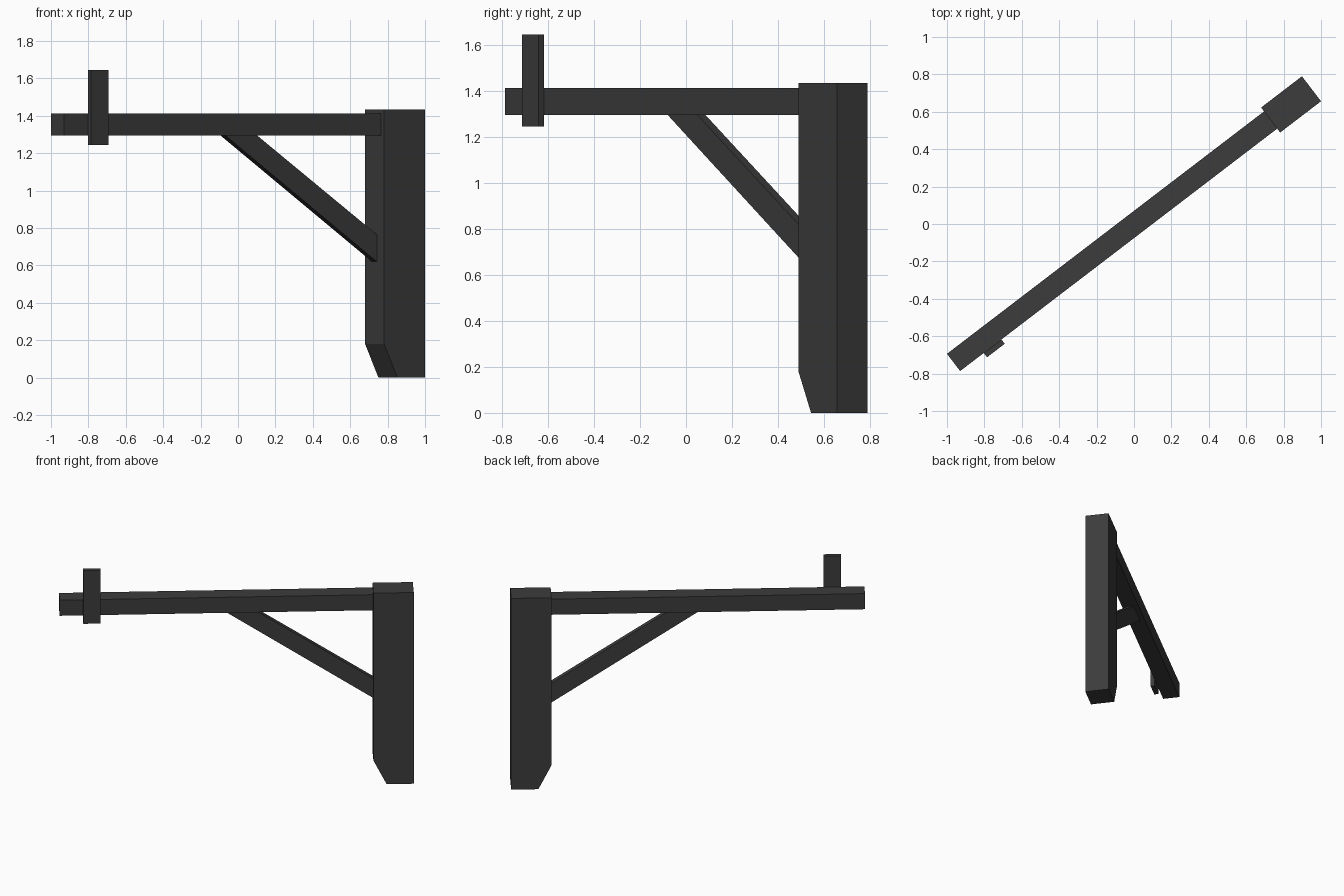
import bpy, bmesh, math
from mathutils import Matrix

cube = bpy.data.objects.get("Cube")
if cube:
    bpy.data.objects.remove(cube, do_unlink=True)

# One dark stained timber colour
timber = bpy.data.materials.new("dark_grey_timber")
timber.use_nodes = True
colour = (0.045, 0.045, 0.045, 1)
timber.diffuse_color = colour
bsdf = timber.node_tree.nodes["Principled BSDF"]
bsdf.inputs["Base Color"].default_value = colour
bsdf.inputs["Roughness"].default_value = 0.8

# The whole frame stands diagonally
TURN = Matrix.Rotation(math.radians(37.4), 4, "Z")


def plank(name, profile, near, far):
    """Extrude a side profile (along the arm, height) across its thickness."""
    bm = bmesh.new()
    face = bm.faces.new([bm.verts.new((u, near, z)) for u, z in profile])
    side = bmesh.ops.extrude_face_region(bm, geom=[face])["geom"]
    verts = [g for g in side if isinstance(g, bmesh.types.BMVert)]
    bmesh.ops.translate(bm, verts=verts, vec=(0, far - near, 0))
    bmesh.ops.recalc_face_normals(bm, faces=bm.faces[:])
    bm.transform(TURN)
    mesh = bpy.data.meshes.new(name)
    bm.to_mesh(mesh)
    bm.free()
    mesh.materials.append(timber)
    obj = bpy.data.objects.new(name, mesh)
    bpy.context.collection.objects.link(obj)
    return obj


def bar(u0, u1, z0, z1):
    return [(u0, z0), (u1, z0), (u1, z1), (u0, z1)]


FACE, BACK = 0.918, 1.193   # inner and outer faces of the post

# Post with its foot cut back on the inner side
plank("post", [(FACE + 0.09, 0), (BACK, 0), (BACK, 1.435),
               (FACE, 1.435), (FACE, 0.18)], -0.086, 0.082)

# Horizontal arm
plank("arm", bar(-1.216, FACE + 0.02, 1.295, 1.412), -0.06, 0.056)

# Thin diagonal brace under the arm
plank("brace", [(FACE, 0.62), (FACE, 0.765), (0.11, 1.296),
                (-0.103, 1.296)], -0.022, 0.022)

# Upright peg fixed to the side of the arm
plank("peg", bar(-1.057, -0.938, 1.245, 1.645), -0.089, -0.06)
